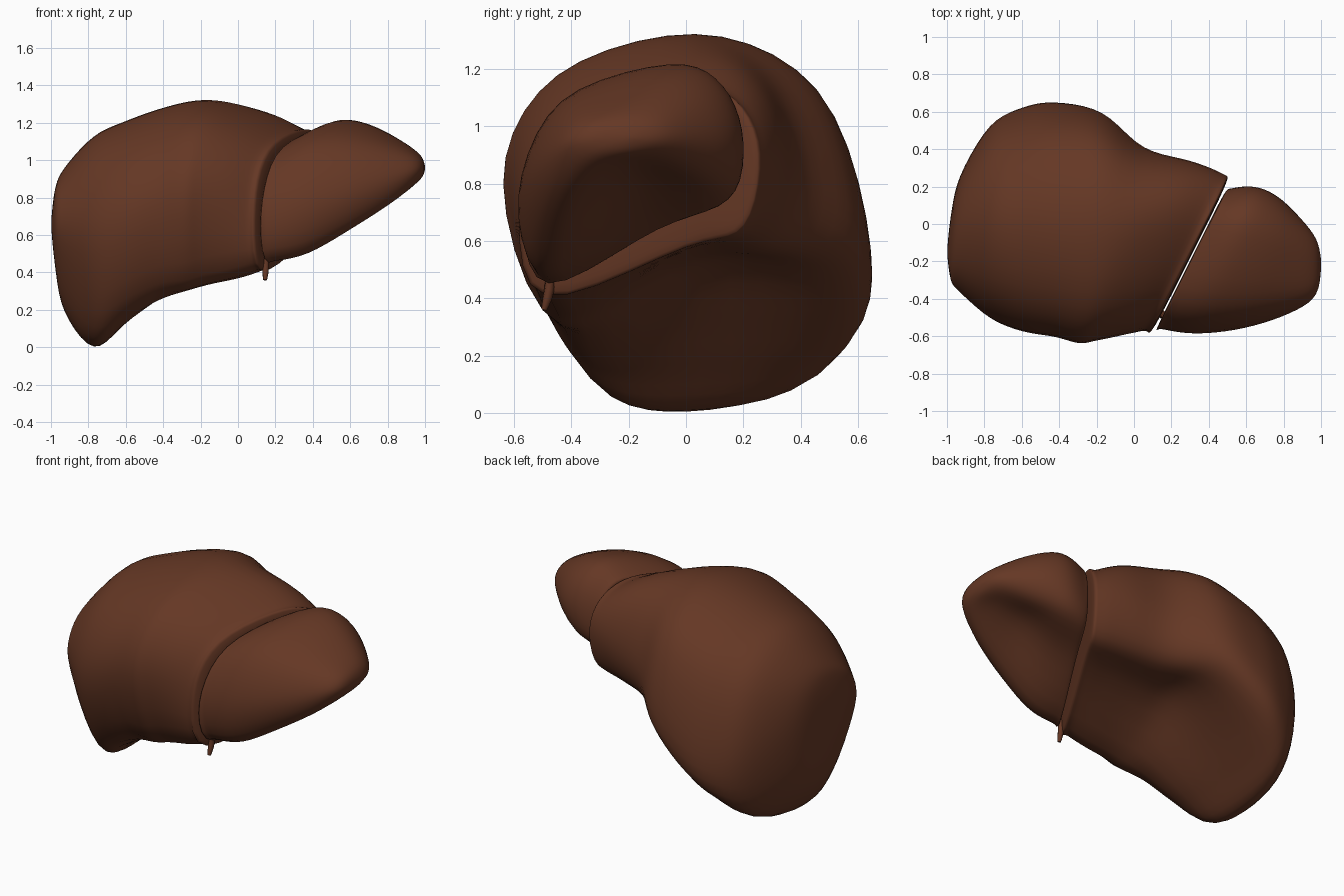
import bpy, bmesh
from mathutils import Vector

if "Cube" in bpy.data.objects:
    bpy.data.objects.remove(bpy.data.objects["Cube"])

brown = bpy.data.materials.new("liver brown")
brown.diffuse_color = (0.13, 0.039, 0.018, 1)
brown.use_nodes = True
brown.node_tree.nodes["Principled BSDF"].inputs["Base Color"].default_value = brown.diffuse_color


def spline(a, b, c, d, t):
    """Smooth curve through b and c."""
    return 0.5 * (2 * b + (c - a) * t + (2 * a - 5 * b + 4 * c - d) * t * t
                  + (3 * b - a - 3 * c + d) * t ** 3)


def refine(pts, n, closed):
    out, k = [], len(pts)
    for i in range(k if closed else k - 1):
        if closed:
            q = [pts[(i + j) % k] for j in (-1, 0, 1, 2)]
        else:
            q = [pts[min(max(i + j, 0), k - 1)] for j in (-1, 0, 1, 2)]
        out += [spline(*q, s / n) for s in range(n)]
    return out if closed else out + [pts[-1]]


def section(row):
    """x, skew, then y,z of front, top, back, back-bottom, mid-bottom, front-bottom."""
    x, skew = row[:2]
    f, t, b, q, h, p = [Vector((0, row[i], row[i + 1])) for i in range(2, 14, 2)]

    def corner(side):
        return Vector((0, t.y + (side.y - t.y) * .72, side.z + (t.z - side.z) * .72))
    loop = [f, corner(f), t, corner(b), b, q, h, p]
    return [Vector((x + skew * v.y, v.y, v.z)) for v in loop]


def loft(name, rows, start, end):
    loops = [section(r) for r in rows]
    loops = [[Vector(start)] * 8] + loops + [[Vector(end)] * 8]
    loops = [refine(l, 5, True) for l in loops]
    columns = [refine(list(c), 5, False) for c in zip(*loops)]
    bm = bmesh.new()
    grid = [[bm.verts.new(p) for p in col] for col in columns]
    for a, b in zip(grid, grid[1:] + grid[:1]):
        for i in range(len(a) - 1):
            bm.faces.new((a[i], a[i + 1], b[i + 1], b[i]))
    bmesh.ops.remove_doubles(bm, verts=bm.verts, dist=1e-4)
    # relax away the section lines
    for _ in range(3):
        bmesh.ops.smooth_vert(bm, verts=bm.verts, factor=.5,
                              use_axis_x=True, use_axis_y=True, use_axis_z=True)
    bmesh.ops.recalc_face_normals(bm, faces=bm.faces)
    me = bpy.data.meshes.new(name)
    bm.to_mesh(me)
    bm.free()
    me.materials.append(brown)
    for f in me.polygons:
        f.use_smooth = True
    ob = bpy.data.objects.new(name, me)
    bpy.context.collection.objects.link(ob)
    return ob


# large lobe, hollowed underneath
loft("large_lobe", [
    (-.98, 0, -.30, .64, -.13, .84, .04, .66, 0, .49, -.1, .45, -.2, .49),
    (-.93, 0, -.37, .62, -.02, .96, .26, .62, .2, .30, 0, .19, -.2, .28),
    (-.77, 0, -.51, .6, .03, 1.135, .53, .5, .41, .11, 0, -.005, -.3, .09),
    (-.60, 0, -.58, .68, .05, 1.215, .62, .5, .53, .2, .05, .14, -.38, .18),
    (-.42, 0, -.61, .77, .05, 1.28, .65, .55, .55, .33, .05, .33, -.42, .265),
    (-.23, .1, -.645, .8, .05, 1.325, .60, .70, .49, .51, .05, .52, -.44, .285),
    (-.05, .25, -.63, .82, 0, 1.315, .41, .83, .32, .58, 0, .55, -.45, .32),
    (.17, .4, -.60, .82, 0, 1.25, .34, .88, .25, .62, 0, .57, -.47, .355),
    (.34, .5, -.565, .78, -.05, 1.17, .27, .9, .21, .64, 0, .58, -.49, .4),
    (.385, .5, -.545, .76, -.05, 1.14, .21, .9, .17, .67, 0, .61, -.48, .43),
], (-1, -.15, .66), (.325, -.13, .8))

# small lobe, separated by a slanting groove
loft("small_lobe", [
    (.40, .5, -.53, .72, -.02, 1.11, .15, .92, .11, .76, -.1, .67, -.46, .47),
    (.43, .5, -.56, .72, -.02, 1.165, .19, .92, .15, .74, -.1, .645, -.48, .45),
    (.57, .4, -.59, .75, -.05, 1.22, .20, .95, .14, .76, -.15, .70, -.49, .49),
    (.73, .25, -.56, .82, -.1, 1.19, .15, .95, .07, .81, -.18, .81, -.46, .63),
    (.88, .1, -.48, .9, -.15, 1.11, .04, .96, -.02, .88, -.2, .865, -.41, .78),
    (.975, 0, -.38, .95, -.2, 1.03, -.08, .97, -.11, .93, -.22, .9, -.33, .9),
], (.335, -.13, .8), (1.002, -.2, .96))

# thin cord hanging out of the groove
curve = bpy.data.curves.new("cord_curve", "CURVE")
curve.dimensions = "3D"
curve.bevel_depth = .02
curve.bevel_resolution = 2
curve.use_fill_caps = True
path = refine([Vector(p) for p in ((.145, -.495, .36), (.15, -.475, .46),
                                   (.16, -.50, .6), (.175, -.54, .78))], 4, False)
sp = curve.splines.new("POLY")
sp.points.add(len(path) - 1)
for i, (pt, v) in enumerate(zip(sp.points, path)):
    pt.co = (*v, 1)
    pt.radius = min(.5 + .2 * i, 1) * (1 - .04 * i)
tmp = bpy.data.objects.new("cord_path", curve)
bpy.context.collection.objects.link(tmp)
bpy.context.view_layer.update()
me = bpy.data.meshes.new_from_object(tmp)
bpy.data.objects.remove(tmp)
me.materials.clear()
me.materials.append(brown)
for f in me.polygons:
    f.use_smooth = True
bpy.context.collection.objects.link(bpy.data.objects.new("ligament_cord", me))
